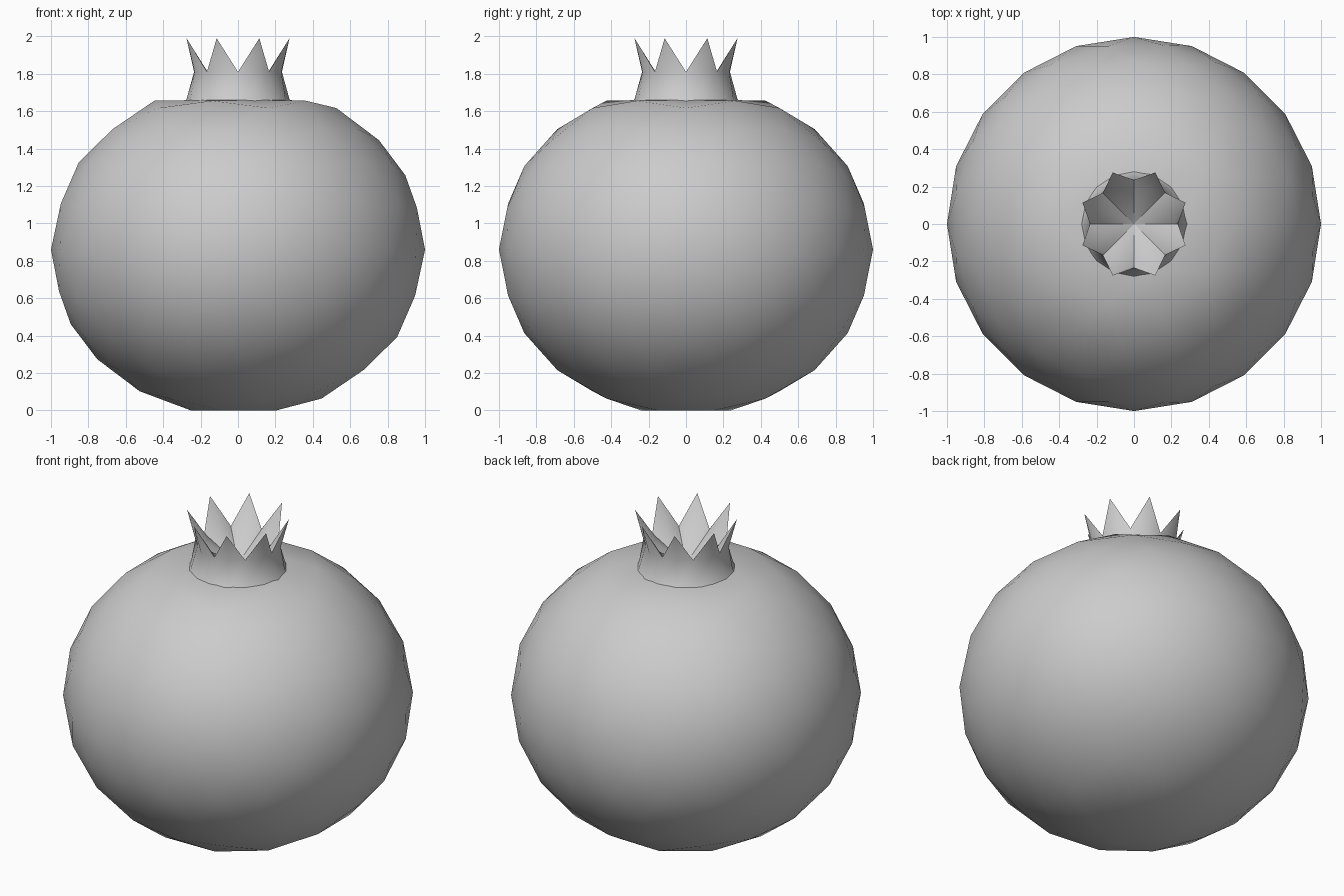
import bpy, bmesh, math

if "Cube" in bpy.data.objects:
    bpy.data.objects.remove(bpy.data.objects["Cube"])


def finish(bm, name, angle):
    bmesh.ops.recalc_face_normals(bm, faces=bm.faces)
    mesh = bpy.data.meshes.new(name)
    bm.to_mesh(mesh)
    bm.free()
    ob = bpy.data.objects.new(name, mesh)
    bpy.context.collection.objects.link(ob)
    bpy.ops.object.select_all(action='DESELECT')
    ob.select_set(True)
    bpy.context.view_layer.objects.active = ob
    bpy.ops.object.shade_smooth_by_angle(angle=math.radians(angle))
    return ob


# Fruit body: coarse icosphere, squashed, open at the top under the crown
bm = bmesh.new()
bmesh.ops.create_icosphere(bm, subdivisions=3, radius=1)
mx = max(abs(v.co.x) for v in bm.verts)
my = max(abs(v.co.y) for v in bm.verts)
pole = max(bm.verts, key=lambda v: v.co.z)
for v in bm.verts:
    v.co.x /= mx
    v.co.y /= my
    v.co.z = max(0, 0.86 + 0.89 * v.co.z)
for e in pole.link_edges:
    e.other_vert(pole).co.z = 1.66
bmesh.ops.delete(bm, geom=[pole], context='VERTS')
finish(bm, "fruit_body", 60)

# Crown: flared neck, eight pointed sepals and a sunken floor
bm = bmesh.new()
N = 16


def ring(r_valley, r_mid, z):
    out = []
    for i in range(N):
        a = math.tau * i / N
        r = r_mid if i % 2 else r_valley
        out.append(bm.verts.new((r * math.cos(a), r * math.sin(a), z)))
    return out


foot = ring(0.32, 0.32, 1.61)
base = ring(0.275, 0.275, 1.665)
rim = ring(0.235, 0.25, 1.81)
inner = ring(0.22, 0.18, 1.80)
center = bm.verts.new((0, 0, 1.68))
for i in range(N):
    j = (i + 1) % N
    bm.faces.new((foot[i], foot[j], base[j], base[i]))
    bm.faces.new((base[i], base[j], rim[j], rim[i]))
    bm.faces.new((inner[i], inner[j], center))
for i in range(1, N, 2):
    a = math.tau * i / N
    tip = bm.verts.new((0.298 * math.cos(a), 0.298 * math.sin(a), 1.99))
    l, r = i - 1, (i + 1) % N
    loop = [rim[l], rim[i], rim[r], inner[r], inner[i], inner[l]]
    for p, q in zip(loop, loop[1:]):
        if not (p is rim[r] and q is inner[r]):
            bm.faces.new((p, q, tip))
    bm.faces.new((rim[r], inner[r], tip))
    bm.faces.new((inner[l], rim[l], tip))
finish(bm, "crown", 40)
